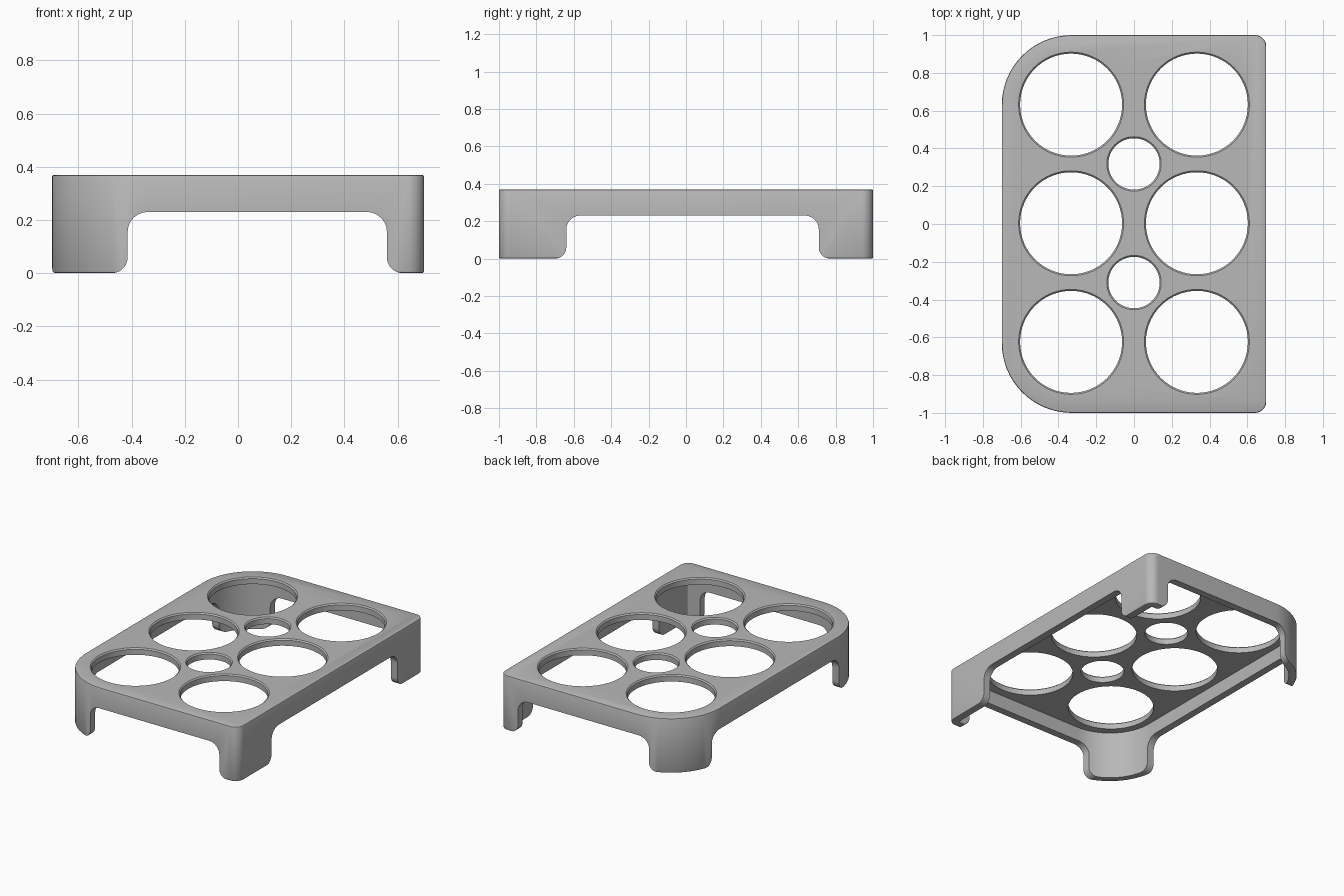
import bpy, bmesh
from math import sin, cos, pi, radians

cube = bpy.data.objects.get("Cube")
if cube:
    bpy.data.objects.remove(cube)

HEIGHT = 0.37
WALL = 0.05
PLATE = 0.045
CENTRE_Y = 0.004

grey = bpy.data.materials.new("grey plastic")
grey.use_nodes = True
colour = (0.48, 0.48, 0.48, 1)
grey.diffuse_color = colour
grey.node_tree.nodes["Principled BSDF"].inputs["Base Color"].default_value = colour


def arc(cx, cy, r, start, end, steps):
    angles = [radians(start + (end - start) * i / steps) for i in range(steps + 1)]
    return [(cx + r * cos(a), cy + r * sin(a)) for a in angles]


def outline(inset):
    """Plan shape: wide rounds on the -x side, tight ones on the +x side."""
    points = []
    for sx, sy, r, start in ((1, 1, 0.06, 0), (-1, 1, 0.37, 90),
                             (-1, -1, 0.37, 180), (1, -1, 0.06, 270)):
        points += arc(sx * (0.7 - r), sy * (1 - r), max(r - inset, 0.01),
                      start, start + 90, 16)
    # a tight corner keeps its own radius once the inset passes its centre
    return points


def circle(x, y, r):
    return arc(x, y, r, 0, 360, 64)[:-1]


def loft(name, rings):
    """Solid through closed rings of 3D points, capped at both ends."""
    bm = bmesh.new()
    loops = [[bm.verts.new(p) for p in ring] for ring in rings]
    for low, high in zip(loops, loops[1:]):
        for i in range(len(low)):
            j = (i + 1) % len(low)
            bm.faces.new((low[i], low[j], high[j], high[i]))
    bm.faces.new(loops[0][::-1])
    bm.faces.new(loops[-1])
    bmesh.ops.recalc_face_normals(bm, faces=bm.faces)
    mesh = bpy.data.meshes.new(name)
    bm.to_mesh(mesh)
    bm.free()
    obj = bpy.data.objects.new(name, mesh)
    bpy.context.collection.objects.link(obj)
    mesh.materials.append(grey)
    return obj


def stack(name, levels):
    return loft(name, [[(x, y, z) for x, y in ring] for ring, z in levels])


def opening(name, a, b, along_x):
    """Arch between two feet, with rounded feet and rounded top corners."""
    foot, top, r = 0.06, 0.23, 0.075
    profile = [(a - foot, -0.1)]
    profile += arc(a - foot, foot, foot, -90, 0, 10)
    profile += arc(a + r, top - r, r, 180, 90, 10)
    profile += arc(b - r, top - r, r, 90, 0, 10)
    profile += arc(b + foot, foot, foot, 180, 270, 10)
    profile += [(b + foot, -0.1)]
    rings = [[(d, u, z) if along_x else (u, d, z) for u, z in profile]
             for d in (-1.3, 1.3)]
    return loft(name, rings)


# Outer body with softened top and bottom edges
soft = 0.008
tray = stack("tray", [(outline(soft), 0), (outline(soft * 0.3), soft * 0.3),
                      (outline(0), soft), (outline(0), HEIGHT - soft),
                      (outline(soft * 0.3), HEIGHT - soft * 0.3),
                      (outline(soft), HEIGHT)])

# Hollow underside and the four openings between the feet
cutters = [stack("hollow", [(outline(WALL), -0.1), (outline(WALL), HEIGHT - PLATE)]),
           opening("front_back_opening", -0.415, 0.56, False),
           opening("side_opening", -0.64, 0.71, True)]

# Six large cup holes and two small ones, each with a softened rim
holes = [(x, y, 0.27) for x in (-0.333, 0.333) for y in (-0.628, 0, 0.628)]
holes += [(0, y, 0.136) for y in (-0.314, 0.314)]
for x, y, r in holes:
    y += CENTRE_Y
    cutters.append(stack("hole", [(circle(x, y, r), 0.25),
                                  (circle(x, y, r), HEIGHT - soft),
                                  (circle(x, y, r + soft), HEIGHT),
                                  (circle(x, y, r + soft), HEIGHT + 0.1)]))

# Cut the body, then remove the cutters
bpy.context.view_layer.objects.active = tray
for cutter in cutters:
    mod = tray.modifiers.new("cut", "BOOLEAN")
    mod.operation = "DIFFERENCE"
    mod.solver = "EXACT"
    mod.object = cutter
    bpy.ops.object.modifier_apply(modifier=mod.name)
for cutter in cutters:
    bpy.data.objects.remove(cutter)

bpy.ops.object.select_all(action="DESELECT")
tray.select_set(True)
bpy.ops.object.shade_smooth_by_angle(angle=radians(35))
